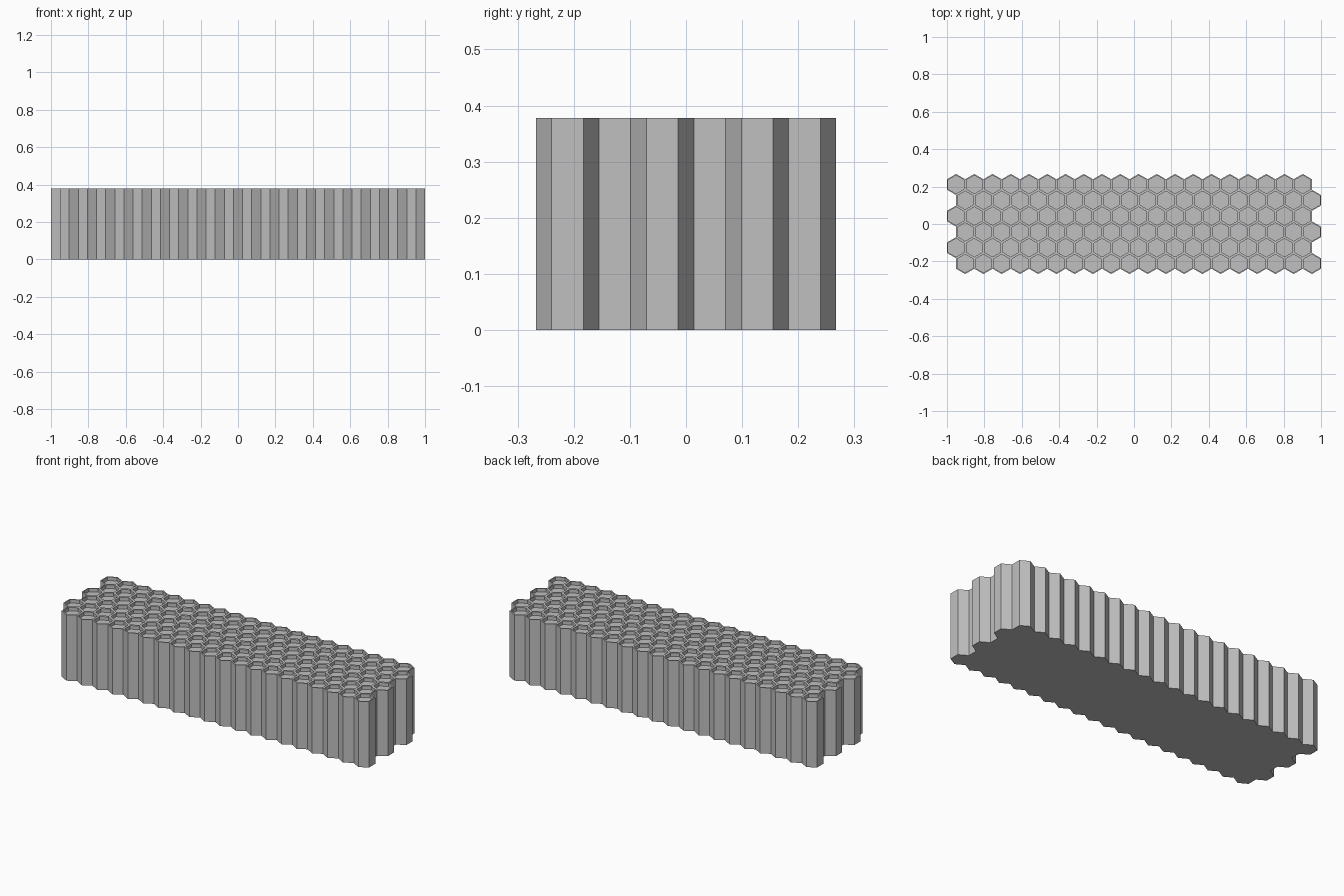
import bpy, bmesh, math
from mathutils import Vector

if "Cube" in bpy.data.objects:
    bpy.data.objects.remove(bpy.data.objects["Cube"])

COLS, ROWS = 20, 6
PITCH = 2.0 / (COLS + 0.5)        # cell width across flats
R = PITCH / math.sqrt(3)          # cell corner radius
HEIGHT = 0.378
WALL = 0.0065                     # half of the wall between two cells
RECESS = 0.02                     # depth of each cell pocket

grey = bpy.data.materials.new("plain_grey")
grey.diffuse_color = (0.53, 0.53, 0.53, 1)
grey.use_nodes = True
grey.node_tree.nodes["Principled BSDF"].inputs["Base Color"].default_value = grey.diffuse_color

bm = bmesh.new()

# Staggered hexagon footprint, alternate rows shifted by half a cell
for row in range(ROWS):
    y = (row - (ROWS - 1) / 2) * 1.5 * R
    shift = PITCH / 2 if row % 2 == 0 else 0
    for col in range(COLS):
        x = -1 + PITCH / 2 + shift + col * PITCH
        ring = [bm.verts.new((x + R * math.cos(math.radians(30 + 60 * k)),
                              y + R * math.sin(math.radians(30 + 60 * k)), 0))
                for k in range(6)]
        bm.faces.new(ring)
bmesh.ops.remove_doubles(bm, verts=bm.verts[:], dist=0.001)

# Raise the footprint into one closed block
out = bmesh.ops.extrude_face_region(bm, geom=bm.faces[:], use_keep_orig=True)
top_verts = [g for g in out["geom"] if isinstance(g, bmesh.types.BMVert)]
bmesh.ops.translate(bm, verts=top_verts, vec=Vector((0, 0, HEIGHT)))
bmesh.ops.recalc_face_normals(bm, faces=bm.faces[:])

# Thin rim around every cell, then a sunken pocket
cells = [f for f in bm.faces if f.calc_center_median().z > HEIGHT - 0.001]
bmesh.ops.inset_individual(bm, faces=cells, thickness=WALL, use_even_offset=True)
walls = bmesh.ops.extrude_discrete_faces(bm, faces=cells)
floor_verts = {v for f in walls["faces"] for v in f.verts
               if len(f.verts) == 6}
bmesh.ops.translate(bm, verts=list(floor_verts), vec=Vector((0, 0, -RECESS)))
bmesh.ops.recalc_face_normals(bm, faces=bm.faces[:])

mesh = bpy.data.meshes.new("honeycomb_block")
bm.to_mesh(mesh)
bm.free()
mesh.materials.append(grey)
block = bpy.data.objects.new("honeycomb_block", mesh)
bpy.context.collection.objects.link(block)
